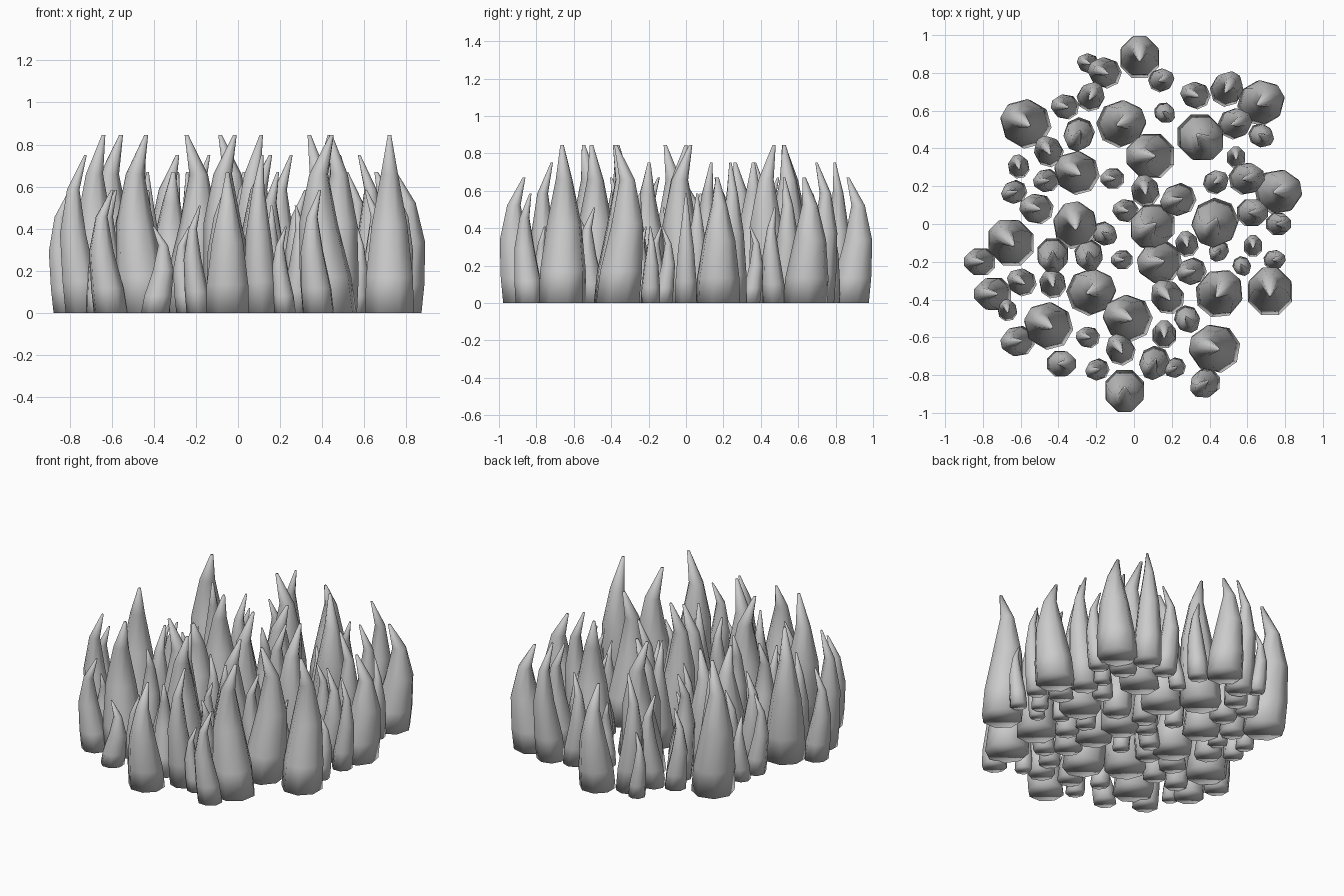
import bpy, bmesh
from math import cos, sin, pi, radians

SIDES = 8
# horn section: height fraction, sideways shift / radius, ring radius / radius
RINGS = [(0, -0.04, 0.96), (0.2, 0.1, 0.93), (0.5, 0.36, 0.70),
         (0.78, 0.35, 0.34), (1, -0.12, 0.07)]

# spikes grouped by height: x, y, radius, direction of the belly in degrees
SPIKES_845 = [
    (-0.65, -0.10, 0.13, 135), (-0.57, 0.53, 0.135, 150), (-0.45, -0.54, 0.13, 150),
    (-0.23, -0.36, 0.13, 20), (-0.07, 0.53, 0.13, 20), (-0.03, -0.50, 0.13, 160),
    (0.10, -0.01, 0.125, 225), (0.35, 0.46, 0.13, -45), (0.43, -0.66, 0.135, 170),
    (0.43, 0.01, 0.13, 250), (0.45, -0.37, 0.13, 50), (0.72, -0.36, 0.13, 90)]
SPIKES_75 = [
    (-0.30, 0.27, 0.12, 150), (0.14, -0.20, 0.12, 190), (0.09, 0.36, 0.13, 180),
    (-0.74, -0.37, 0.095, 180), (-0.15, 0.80, 0.085, 160), (0.11, -0.73, 0.085, 250),
    (0.24, 0.13, 0.09, 200), (0.59, 0.24, 0.09, 10), (-0.45, 0.38, 0.08, 120),
    (0.49, 0.71, 0.09, 60)]
SPIKES_67 = [
    (0.03, 0.88, 0.115, 90), (-0.05, -0.88, 0.115, -90), (0.76, 0.17, 0.125, 10),
    (0.67, 0.64, 0.125, 30), (-0.31, -0.01, 0.125, 100),
    (-0.29, 0.48, 0.085, 250), (-0.43, -0.16, 0.09, 270),
    (0.18, -0.39, 0.09, 130), (-0.24, -0.16, 0.08, 280),
    (0.06, 0.17, 0.08, 100), (0.53, 0.53, 0.085, 20)]
SPIKES_585 = [
    (-0.81, -0.20, 0.08, 180), (-0.61, -0.62, 0.085, 190), (0.38, -0.84, 0.08, 220),
    (-0.07, -0.67, 0.08, 120), (-0.51, 0.08, 0.085, 170), (0.62, 0.06, 0.08, 0),
    (0.33, 0.68, 0.075, 160), (-0.23, 0.67, 0.075, 60), (-0.59, -0.31, 0.075, 150),
    (-0.43, -0.32, 0.075, 100), (0.31, -0.25, 0.075, 200), (0.76, 0.0, 0.065, 0)]
SPIKES_51 = [
    (0.16, -0.59, 0.07, 90), (0.28, -0.50, 0.07, 300), (-0.19, -0.77, 0.06, 200),
    (0.14, 0.76, 0.065, 20), (0.67, 0.47, 0.065, 330), (-0.36, 0.62, 0.07, 170),
    (-0.46, 0.23, 0.065, 190), (-0.63, 0.17, 0.065, 200), (-0.04, 0.07, 0.065, 170),
    (0.43, 0.22, 0.065, 30), (-0.16, -0.05, 0.065, 330), (0.28, -0.11, 0.065, 100)]
SPIKES_42 = [
    (-0.39, -0.74, 0.075, 0), (0.22, -0.76, 0.055, 210), (-0.24, -0.60, 0.06, 170),
    (-0.67, -0.46, 0.055, 100), (-0.06, -0.19, 0.055, 180), (0.45, -0.14, 0.055, 240),
    (0.63, -0.12, 0.055, 90), (0.57, -0.22, 0.05, 300), (0.74, -0.19, 0.055, 10),
    (0.54, 0.35, 0.055, 90), (0.16, 0.59, 0.055, 320), (-0.24, 0.85, 0.055, 160),
    (-0.61, 0.30, 0.06, 100), (-0.11, 0.24, 0.06, 180)]


def spike(name, x, y, r, angle, height):
    a = radians(angle)
    bend = 1 if r > 0.1 else 1.3    # slim spikes curve more
    bm = bmesh.new()
    loops = []
    for t, shift, rad in RINGS:
        s = shift * bend * r
        cx, cy = x + cos(a) * s, y + sin(a) * s
        loops.append([bm.verts.new((cx + rad * r * cos(a + pi / 8 + 2 * pi * k / SIDES),
                                    cy + rad * r * sin(a + pi / 8 + 2 * pi * k / SIDES),
                                    t * height)) for k in range(SIDES)])
    for lo, hi in zip(loops, loops[1:]):
        for k in range(SIDES):
            n = (k + 1) % SIDES
            bm.faces.new((lo[k], lo[n], hi[n], hi[k]))
    bm.faces.new(loops[0][::-1])
    bm.faces.new(loops[-1])
    for f in bm.faces:
        f.smooth = True
    me = bpy.data.meshes.new(name)
    bm.to_mesh(me)
    bm.free()
    bpy.context.collection.objects.link(bpy.data.objects.new(name, me))


# the whole cluster
groups = [("tallest", 0.845, SPIKES_845), ("tall", 0.75, SPIKES_75),
          ("upper", 0.67, SPIKES_67), ("middle", 0.585, SPIKES_585),
          ("short", 0.51, SPIKES_51), ("shortest", 0.41, SPIKES_42)]
for label, height, spikes in groups:
    for i, (x, y, r, ang) in enumerate(spikes, 1):
        spike(f"{label}_spike_{i:02d}", x, y, r, ang, height)
